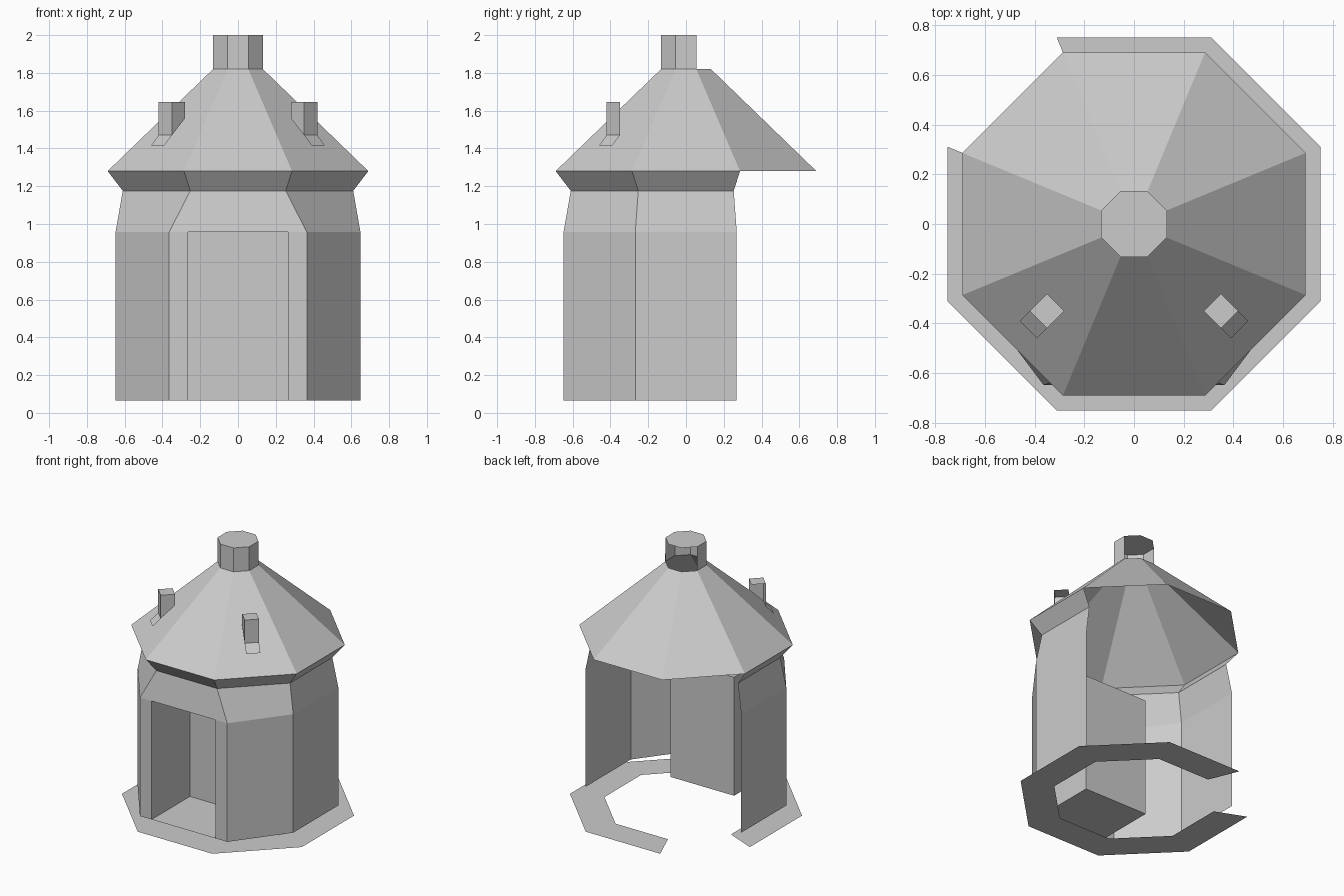
import bpy
from math import cos, sin, pi, radians

cube = bpy.data.objects.get("Cube")
if cube:
    bpy.data.objects.remove(cube, do_unlink=True)

stone = bpy.data.materials.new("plain_grey")
stone.use_nodes = True
grey = (0.6, 0.6, 0.6, 1)
stone.diffuse_color = grey
stone.node_tree.nodes["Principled BSDF"].inputs["Base Color"].default_value = grey


def add_object(name, faces):
    """Make a flat shaded object from faces given as lists of points."""
    verts, index, polys = [], {}, []
    for face in faces:
        poly = []
        for p in face:
            key = tuple(round(c, 4) for c in p)
            if key not in index:
                index[key] = len(verts)
                verts.append(key)
            poly.append(index[key])
        polys.append(poly)
    mesh = bpy.data.meshes.new(name)
    mesh.from_pydata(verts, [], polys)
    mesh.materials.append(stone)
    obj = bpy.data.objects.new(name, mesh)
    bpy.context.collection.objects.link(obj)
    return obj


def octagon(half, z):
    """Octagon ring running from the right side, round the front, to the back."""
    r = half / cos(pi / 8)
    angles = [radians(157.5 + 45 * k) for k in range(8)]
    return [(r * cos(a), r * sin(a), z) for a in angles]


def band(low, high, sides):
    """Outward quads between two rings, over the first few sides."""
    n = len(low)
    return [[low[k], low[(k + 1) % n], high[(k + 1) % n], high[k]]
            for k in range(sides)]


FRONT = 2          # index of the front side
OPEN_SIDES = 5     # the three back sides are left open
base_z, bend_z, neck_z, eave_z, top_z, cap_z = 0.065, 0.958, 1.176, 1.28, 1.82, 2.0
wall, door, corner, depth = 0.648, 0.266, 0.364, 0.455


def wall_ring(z):
    """Wall outline with the two front corners pushed outwards."""
    ring = octagon(wall, z)
    ring[FRONT] = (-corner, -wall, z)
    ring[FRONT + 1] = (corner, -wall, z)
    return ring


# walls: lower panels, tapered shoulder and flared cornice
foot, bend = wall_ring(base_z), wall_ring(bend_z)
neck, eave = octagon(0.61, neck_z), octagon(0.69, eave_z)
panels = band(foot, bend, OPEN_SIDES)
del panels[FRONT]
for a, b in ((-corner, -door), (door, corner)):
    panels.append([(a, -wall, base_z), (b, -wall, base_z),
                   (b, -wall, bend_z), (a, -wall, bend_z)])
add_object("walls", panels + band(bend, neck, OPEN_SIDES))
add_object("cornice", band(neck, eave, OPEN_SIDES))

# doorway recess
fl, fr, br, bl = [(x, y, base_z) for x, y in
                  ((-door, -wall), (door, -wall),
                   (door, depth - wall), (-door, depth - wall))]
tfl, tfr, tbr, tbl = [(x, y, bend_z) for x, y, _ in (fl, fr, br, bl)]
add_object("doorway", [[fl, fr, br, bl], [tfl, tbl, tbr, tfr],
                       [bl, br, tbr, tbl], [fl, bl, tbl, tfl],
                       [fr, tfr, tbr, br]])

# roof
crown = octagon(0.132, top_z)
add_object("roof", band(eave, crown, 8))

# chimney with a full cap, open at the back
cap = octagon(0.132, cap_z)
add_object("chimney", band(crown, cap, OPEN_SIDES) + [cap])

# roof vents: open backed boxes with a sloping sill, mirrored across x
vent_top, vent_back, vent_front, sill_z = 1.645, 1.56, 1.47, 1.415
a0, a1, b1, b0 = (0.28, -0.35), (0.35, -0.42), (0.42, -0.35), (0.35, -0.28)
s1, s2 = (0.39, -0.46), (0.46, -0.39)


def at(p, z):
    return (p[0], p[1], z)


vents = add_object("roof_vents", [
    [at(p, vent_top) for p in (a0, a1, b1, b0)],
    [at(a0, vent_back), at(a1, vent_front), at(a1, vent_top), at(a0, vent_top)],
    [at(a1, vent_front), at(b1, vent_front), at(b1, vent_top), at(a1, vent_top)],
    [at(s1, sill_z), at(s2, sill_z), at(b1, vent_front), at(a1, vent_front)],
])
mirror = vents.modifiers.new("Mirror", 'MIRROR')
mirror.use_axis[0] = True

# flat ground ring, open at the back
add_object("ground_ring", band(octagon(0.75, 0), octagon(0.527, 0), 7))
bpy.data.objects["ground_ring"].data.update()
